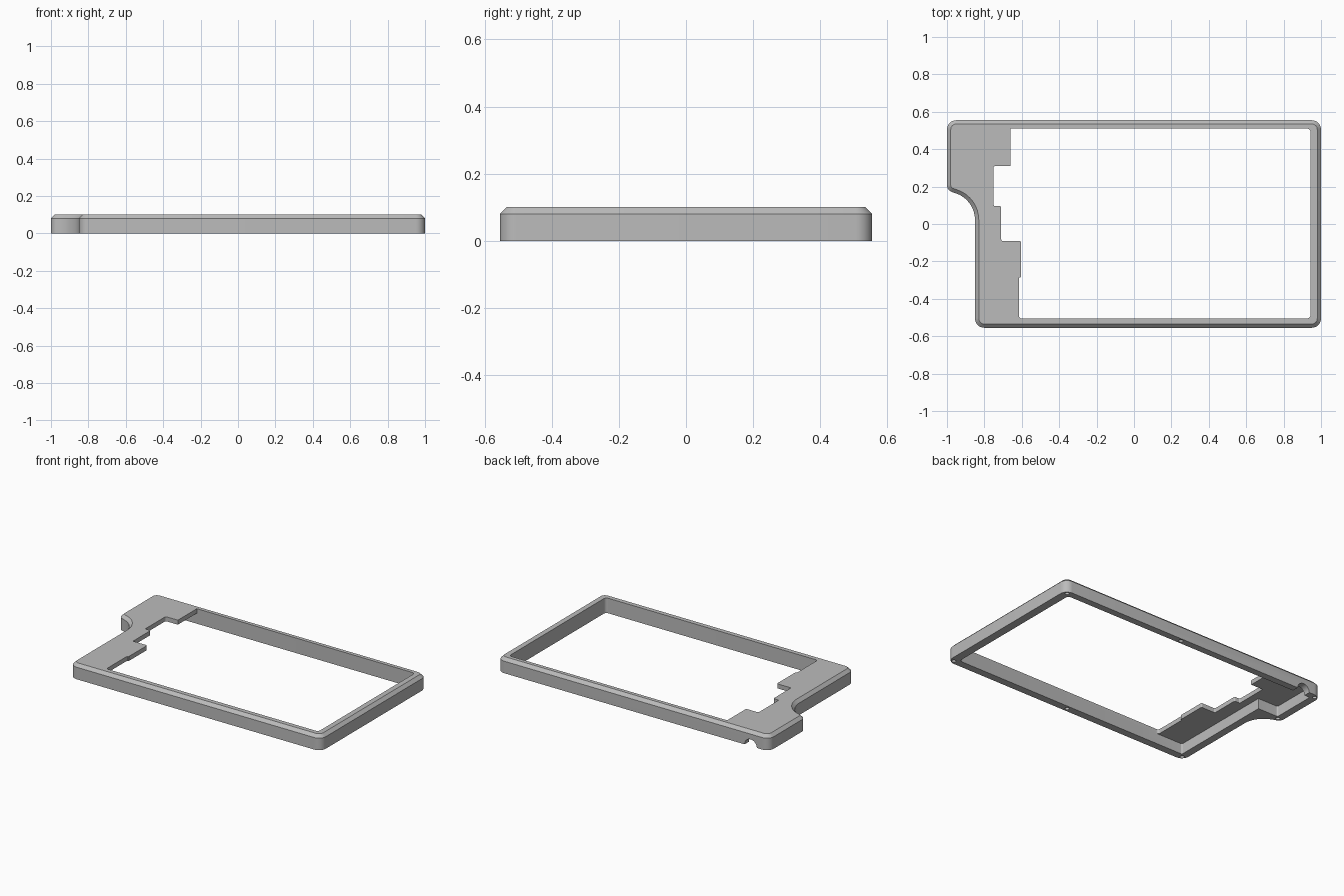
import bpy, bmesh, math
from mathutils import Vector, Matrix

if "Cube" in bpy.data.objects:
    bpy.data.objects.remove(bpy.data.objects["Cube"])

grey = bpy.data.materials.new("plain grey")
grey.use_nodes = True
GREY = (0.5, 0.5, 0.5, 1)
grey.diffuse_color = GREY
grey.node_tree.nodes["Principled BSDF"].inputs["Base Color"].default_value = GREY


def rounded(points, steps=8):
    """Outline with a fillet of radius r at each (x, y, r) corner."""
    out = []
    for i, (x, y, r) in enumerate(points):
        p = Vector((x, y))
        if r == 0:
            out.append(p)
            continue
        a = (Vector(points[i - 1][:2]) - p).normalized()
        b = (Vector(points[(i + 1) % len(points)][:2]) - p).normalized()
        half = a.angle(b) / 2
        centre = p + (a + b).normalized() * r / math.sin(half)
        start = p + a * r / math.tan(half) - centre
        end = p + b * r / math.tan(half) - centre
        sweep = math.atan2(start.cross(end), start.dot(end))
        for k in range(steps + 1):
            out.append(centre + Matrix.Rotation(sweep * k / steps, 2) @ start)
    return out


def finish(bm, name):
    bmesh.ops.recalc_face_normals(bm, faces=bm.faces)
    mesh = bpy.data.meshes.new(name)
    bm.to_mesh(mesh)
    bm.free()
    mesh.materials.append(grey)
    obj = bpy.data.objects.new(name, mesh)
    bpy.context.collection.objects.link(obj)
    return obj


def prism(name, outline, z0, z1, chamfer=0):
    bm = bmesh.new()
    base = bm.faces.new([bm.verts.new((p.x, p.y, z0)) for p in outline])
    base.normal_update()
    if base.normal.z > 0:
        base.normal_flip()
    ext = bmesh.ops.extrude_face_region(bm, geom=[base], use_keep_orig=True)["geom"]
    top = [f for f in ext if isinstance(f, bmesh.types.BMFace)]
    bmesh.ops.translate(bm, vec=(0, 0, z1 - z0),
                        verts=[v for v in ext if isinstance(v, bmesh.types.BMVert)])
    bmesh.ops.recalc_face_normals(bm, faces=bm.faces)
    if chamfer:
        bmesh.ops.inset_region(bm, faces=top, thickness=chamfer, depth=chamfer,
                               use_even_offset=True)
    return finish(bm, name)


def cylinder(name, radius, depth, matrix):
    bm = bmesh.new()
    bmesh.ops.create_cone(bm, cap_ends=True, segments=32, radius1=radius,
                          radius2=radius, depth=depth, matrix=matrix)
    return finish(bm, name)


def cut(body, cutter):
    mod = body.modifiers.new("cut", "BOOLEAN")
    mod.operation = "DIFFERENCE"
    mod.solver = "EXACT"
    mod.object = cutter
    bpy.context.view_layer.objects.active = body
    bpy.ops.object.modifier_apply(modifier=mod.name)
    bpy.data.objects.remove(cutter)


# Outer frame with a chamfered top rim and a scooped left side
R = 0.05
frame = prism("case_frame", rounded([
    (1, -0.555, R), (1, 0.555, R), (-1, 0.555, R),
    (-1, 0.18, 0.04), (-0.85, 0.13, 0.15), (-0.85, -0.555, R)]), 0, 0.08, 0.02)

# Hollow under the left plate
cut(frame, prism("plate_hollow", rounded([
    (-0.5, -0.505, 0), (-0.5, 0.51, 0), (-0.95, 0.51, 0.01),
    (-0.95, 0.21, 0.01), (-0.8, 0.21, 0), (-0.8, -0.505, 0.01)]), -0.1, 0.07))

# Large opening with a stepped left edge
S = 0.008
cut(frame, prism("opening", rounded([
    (0.945, -0.505, 0.02), (0.945, 0.51, 0.02), (-0.66, 0.51, 0),
    (-0.66, 0.31, 0), (-0.75, 0.31, S), (-0.75, 0.095, S), (-0.71, 0.095, S),
    (-0.71, -0.09, S), (-0.605, -0.09, S), (-0.605, -0.285, 0.004),
    (-0.615, -0.285, 0.004), (-0.615, -0.505, 0.015)]), -0.2, 0.2))

# Cable notch in the back wall
cut(frame, cylinder("cable_notch", 0.045, 0.16,
    Matrix.Translation((-0.865, 0.56, 0)) @ Matrix.Rotation(math.pi / 2, 4, "X")))

# Screw holes in the underside
for x, y in [(0.97, 0.53), (0.08, 0.533), (-0.972, 0.53), (-0.965, 0.195),
             (-0.822, -0.53), (0.08, -0.53), (0.97, -0.53)]:
    cut(frame, cylinder("screw_hole", 0.013, 0.12, Matrix.Translation((x, y, 0))))

# Smooth rounded corners, sharp edges
bpy.ops.object.select_all(action="DESELECT")
frame.select_set(True)
bpy.context.view_layer.objects.active = frame
bpy.ops.object.shade_smooth_by_angle(angle=math.radians(30))
